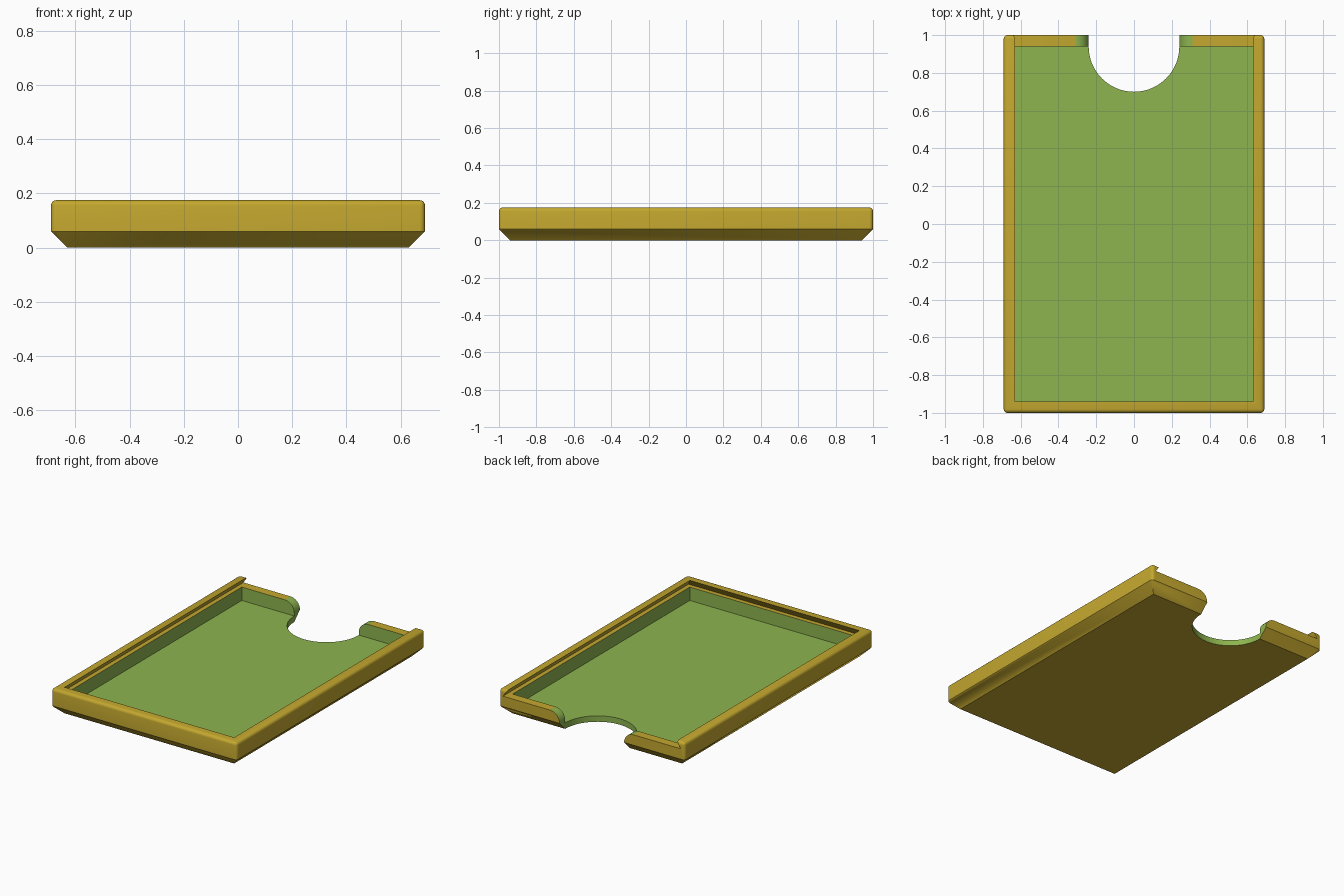
import bpy, bmesh, math

if "Cube" in bpy.data.objects:
    bpy.data.objects.remove(bpy.data.objects["Cube"])


def material(name, rgb):
    m = bpy.data.materials.new(name)
    m.diffuse_color = (*rgb, 1.0)
    m.use_nodes = True
    m.node_tree.nodes["Principled BSDF"].inputs["Base Color"].default_value = m.diffuse_color
    return m


yellow = material("mustard yellow", (0.55, 0.39, 0.028))
green = material("leaf green", (0.27, 0.46, 0.08))


def new_object(name, bm, mat):
    bmesh.ops.recalc_face_normals(bm, faces=bm.faces)
    me = bpy.data.meshes.new(name)
    bm.to_mesh(me)
    bm.free()
    me.materials.append(mat)
    ob = bpy.data.objects.new(name, me)
    bpy.context.collection.objects.link(ob)
    return ob


def loft(bm, levels):
    """Closed solid through stacked rectangles (half width, front y, back y, z)."""
    rings = [[bm.verts.new(p) for p in ((-w, f, z), (w, f, z), (w, b, z), (-w, b, z))]
             for w, f, b, z in levels]
    bm.faces.new(rings[0][::-1])
    bm.faces.new(rings[-1])
    for lo, hi in zip(rings, rings[1:]):
        for i in range(4):
            j = (i + 1) % 4
            bm.faces.new((lo[i], lo[j], hi[j], hi[i]))


def block(name, levels, mat):
    bm = bmesh.new()
    loft(bm, levels)
    return new_object(name, bm, mat)


def cut(target, cutter):
    mod = target.modifiers.new(cutter.name, 'BOOLEAN')
    mod.operation = 'DIFFERENCE'
    mod.solver = 'EXACT'
    mod.material_mode = 'TRANSFER'
    mod.object = cutter
    bpy.context.view_layer.objects.active = target
    bpy.ops.object.modifier_apply(modifier=mod.name)
    bpy.data.objects.remove(cutter)


HEIGHT, CHAMFER, LEDGE, FLOOR = 0.175, 0.06, 0.13, 0.04

# Tray body: chamfered underside, softly rounded upright and top edges
bm = bmesh.new()
loft(bm, [(0.63, -0.94, 0.94, 0), (0.69, -1, 1, CHAMFER), (0.69, -1, 1, HEIGHT)])
edges = [e for e in bm.edges
         if min(v.co.z for v in e.verts) > CHAMFER - 0.001
         and max(v.co.z for v in e.verts) > HEIGHT - 0.001]
bmesh.ops.bevel(bm, geom=edges, offset=0.02, segments=5, profile=0.5, affect='EDGES')
tray = new_object("card_tray", bm, yellow)

# Dovetail slot for a sliding lid, open at the back
cut(tray, block("lid_slot", [(0.66, -0.97, 1.2, LEDGE), (0.62, -0.93, 1.2, 0.19)], yellow))

# Inner compartment
cut(tray, block("compartment", [(0.63, -0.94, 0.94, FLOOR), (0.63, -0.94, 0.94, 0.145)], green))

# Gap in the back wall with rounded upper shoulders
R = 0.07
half = [(0.24, -0.1)]
for i in range(9):
    a = math.pi - i * math.pi / 16
    half.append((0.24 + R + R * math.cos(a), LEDGE - R + R * math.sin(a)))
half.append((0.24 + R, 0.3))
profile = half + [(-x, z) for x, z in reversed(half)]
bm = bmesh.new()
face = bm.faces.new([bm.verts.new((x, 0.938, z)) for x, z in profile])
ext = bmesh.ops.extrude_face_region(bm, geom=[face])
for v in ext["geom"]:
    if isinstance(v, bmesh.types.BMVert):
        v.co.y = 1.2
cut(tray, new_object("wall_gap", bm, green))

# Round thumb notch through the floor
bm = bmesh.new()
bmesh.ops.create_cone(bm, cap_ends=True, segments=64, radius1=0.24, radius2=0.24, depth=0.6)
bmesh.ops.translate(bm, verts=bm.verts, vec=(0, 0.94, 0))
cut(tray, new_object("thumb_notch", bm, green))

bpy.context.view_layer.objects.active = tray
tray.select_set(True)
bpy.ops.object.shade_smooth_by_angle(angle=math.radians(30))
